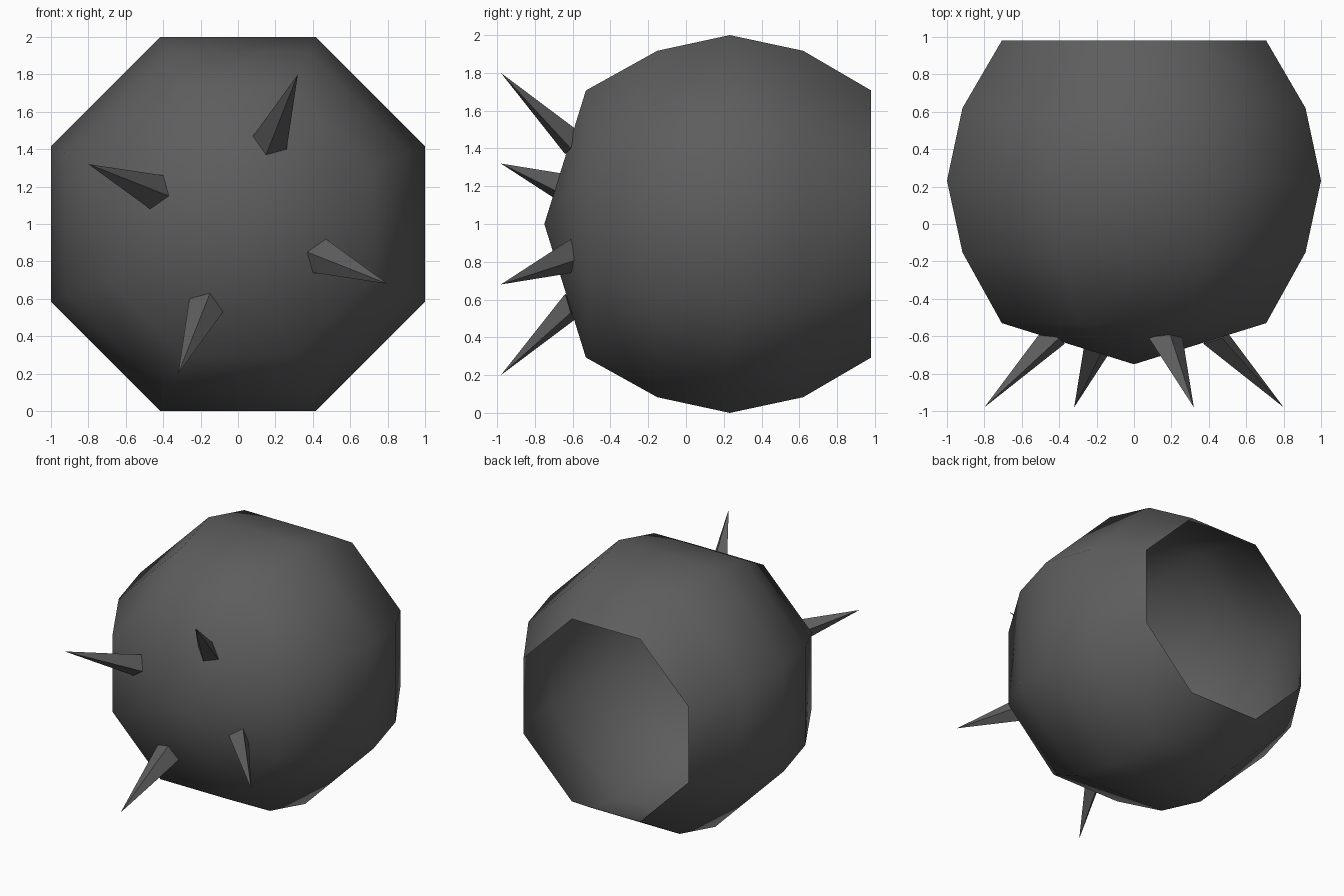
import bpy, bmesh, math
from mathutils import Matrix, Vector

if "Cube" in bpy.data.objects:
    bpy.data.objects.remove(bpy.data.objects["Cube"])

# One dark grey for the whole model
grey = bpy.data.materials.new("dark grey")
grey.diffuse_color = (0.11, 0.11, 0.11, 1)
grey.use_nodes = True
grey.node_tree.nodes["Principled BSDF"].inputs["Base Color"].default_value = grey.diffuse_color


def make_object(name, bm):
    bmesh.ops.recalc_face_normals(bm, faces=bm.faces)
    mesh = bpy.data.meshes.new(name)
    bm.to_mesh(mesh)
    bm.free()
    mesh.materials.append(grey)
    obj = bpy.data.objects.new(name, mesh)
    bpy.context.collection.objects.link(obj)
    return obj


# Shell: eight-sided rings along y, closed to a point in front, open at the back
SIDES = 8
PROFILE = [(-0.53, 0.707), (-0.152, 0.917), (0.232, 1.0), (0.62, 0.917), (0.98, 0.707)]
bm = bmesh.new()
nose = bm.verts.new((0, -0.75, 1))
rings = []
for y, half_width in PROFILE:
    radius = half_width / math.cos(math.pi / SIDES)
    rings.append([
        bm.verts.new((radius * math.cos((i + 0.5) * math.tau / SIDES), y,
                      1 + radius * math.sin((i + 0.5) * math.tau / SIDES)))
        for i in range(SIDES)])
for i in range(SIDES):
    j = (i + 1) % SIDES
    bm.faces.new((nose, rings[0][i], rings[0][j]))
    for a, b in zip(rings, rings[1:]):
        bm.faces.new((a[i], b[i], b[j], a[j]))
# outward winding for the open shell
bmesh.ops.recalc_face_normals(bm, faces=bm.faces)
shell = make_object("shell", bm)
for poly in shell.data.polygons:
    poly.use_smooth = True

# Spikes: four square pyramids, turned in quarter steps about the nose
BASE = [(0.08, -0.61, 0.47), (0.15, -0.64, 0.37), (0.26, -0.61, 0.40), (0.19, -0.58, 0.50)]
TIP = (0.32, -0.98, 0.80)
for k in range(4):
    turn = Matrix.Translation((0, 0, 1)) @ Matrix.Rotation(k * math.pi / 2, 4, 'Y')
    bm = bmesh.new()
    base = [bm.verts.new(turn @ Vector(p)) for p in BASE]
    tip = bm.verts.new(turn @ Vector(TIP))
    bm.faces.new(base)
    for i in range(4):
        bm.faces.new((base[i], base[(i + 1) % 4], tip))
    make_object(f"spike_{k + 1}", bm)
